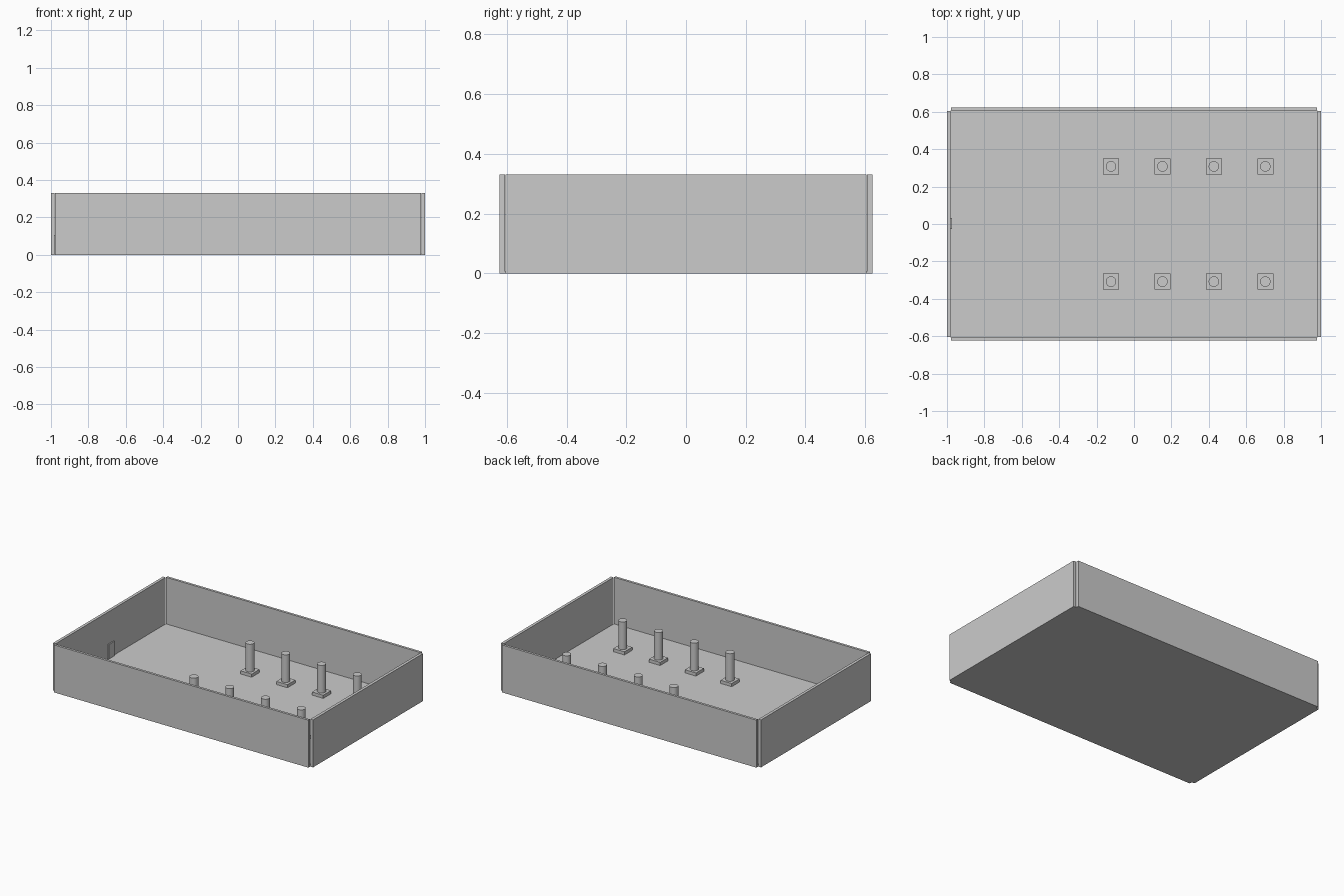
import bpy

if "Cube" in bpy.data.objects:
    bpy.data.objects.remove(bpy.data.objects["Cube"])

FLOOR_T = 0.006
WALL_H = 0.33
POST_TOP = 0.22
BASE_TOP = 0.028


def box(name, lo, hi):
    """Axis-aligned box between two corners."""
    centre = [(a + b) / 2 for a, b in zip(lo, hi)]
    bpy.ops.mesh.primitive_cube_add(size=1, location=centre)
    ob = bpy.context.object
    ob.name = name
    ob.scale = [b - a for a, b in zip(lo, hi)]
    bpy.ops.object.transform_apply(location=False, rotation=False, scale=True)
    return ob


# Floor sheet
box("floor", (-0.98, -0.607, 0), (0.98, 0.607, FLOOR_T))

# Long walls and short walls, leaving small notches at the outer corners
for name, s in (("front", -1), ("back", 1)):
    y0, y1 = sorted((s * 0.607, s * 0.624))
    box(name + "_wall", (-0.978, y0, 0), (0.978, y1, WALL_H))
for name, s in (("left", -1), ("right", 1)):
    x0, x1 = sorted((s * 0.98, s * 1.0))
    box(name + "_wall", (x0, -0.604, 0), (x1, 0.604, WALL_H))

# Two rows of round posts on square bases
for row, y in (("front", -0.308), ("back", 0.308)):
    for i in range(4):
        x = -0.123 + 0.275 * i
        box(f"{row}_post_base_{i + 1}", (x - 0.043, y - 0.043, FLOOR_T),
            (x + 0.043, y + 0.043, BASE_TOP))
        bpy.ops.mesh.primitive_cylinder_add(
            vertices=32, radius=0.028, depth=POST_TOP - BASE_TOP,
            location=(x, y, (POST_TOP + BASE_TOP) / 2))
        bpy.context.object.name = f"{row}_post_{i + 1}"
        bpy.ops.object.shade_smooth_by_angle()

# Small plate on the inside of the left wall
box("wall_plate", (-0.985, -0.028, FLOOR_T), (-0.972, 0.033, 0.107))
